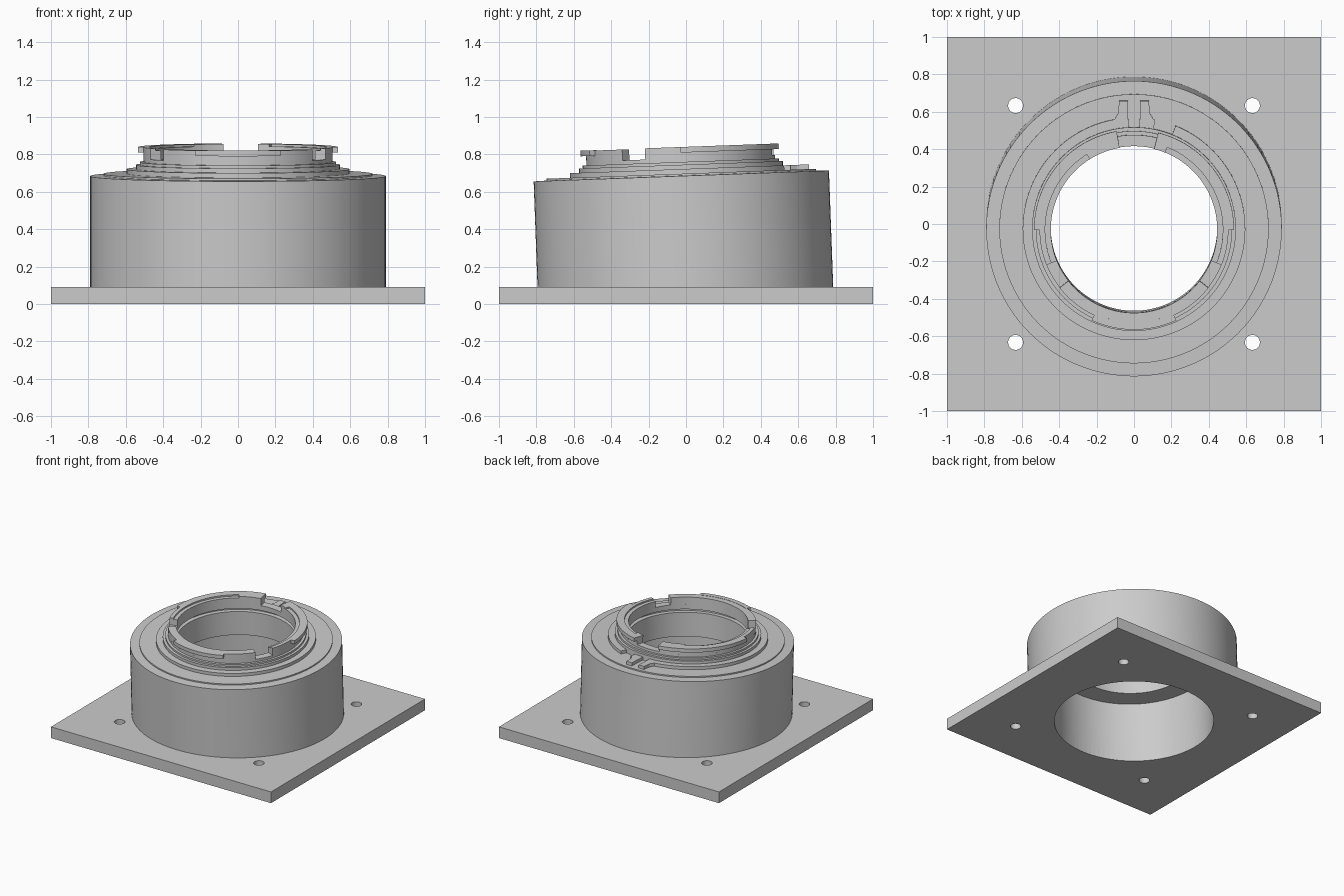
import bpy, bmesh
from math import sin, cos, radians, ceil
from mathutils import Matrix

cube = bpy.data.objects.get("Cube")
if cube:
    bpy.data.objects.remove(cube, do_unlink=True)

grey = bpy.data.materials.new("plain_grey")
grey.use_nodes = True
colour = (0.6, 0.6, 0.6, 1)
grey.diffuse_color = colour
grey.node_tree.nodes["Principled BSDF"].inputs["Base Color"].default_value = colour

TILT = Matrix.Rotation(radians(2.1), 4, 'X')


def finish(name, bm, tilted=True):
    bmesh.ops.recalc_face_normals(bm, faces=bm.faces)
    if tilted:
        bm.transform(TILT)
    mesh = bpy.data.meshes.new(name)
    bm.to_mesh(mesh)
    bm.free()
    mesh.materials.append(grey)
    obj = bpy.data.objects.new(name, mesh)
    bpy.context.collection.objects.link(obj)
    return obj


def smooth(obj):
    bpy.ops.object.select_all(action='DESELECT')
    obj.select_set(True)
    bpy.context.view_layer.objects.active = obj
    bpy.ops.object.shade_smooth_by_angle(angle=radians(30))


def lathe(name, profile, start=0, end=360):
    """Sweep a closed (radius, z) profile around the tilted axis."""
    bm = bmesh.new()
    full = end - start == 360
    steps = max(2, ceil((end - start) / 3))
    rings = []
    for i in range(steps + (not full)):
        a = radians(start + (end - start) * i / steps)
        rings.append([bm.verts.new((r * cos(a), r * sin(a), z)) for r, z in profile])
    n = len(profile)
    for i in range(steps):
        p, q = rings[i], rings[(i + 1) % len(rings)]
        for j in range(n):
            k = (j + 1) % n
            bm.faces.new((p[j], q[j], q[k], p[k]))
    if not full:
        bm.faces.new(rings[0])
        bm.faces.new(rings[-1])
    obj = finish(name, bm)
    smooth(obj)
    return obj


def arc(name, r0, r1, z0, z1, start=0, end=360):
    return lathe(name, [(r0, z0), (r1, z0), (r1, z1), (r0, z1)], start, end)


def cutter(bm, radius, x=0, y=0):
    bmesh.ops.create_cone(bm, cap_ends=True, segments=96 if radius > 0.1 else 32,
                          radius1=radius, radius2=radius, depth=0.5,
                          matrix=Matrix.Translation((x, y, 0)))


# Square base plate with a central bore and four screw holes
bm = bmesh.new()
bmesh.ops.create_cube(bm, size=1, matrix=Matrix.Translation((0, 0, 0.046)) @
                      Matrix.Diagonal((2, 2, 0.092, 1)))
plate = finish("base_plate", bm, False)
bm = bmesh.new()
cutter(bm, 0.6)
bore = finish("bore_cutter", bm)
bm = bmesh.new()
for sx in (-1, 1):
    for sy in (-1, 1):
        cutter(bm, 0.04, sx * 0.633, sy * 0.633)
screws = finish("screw_cutter", bm, False)
for tool in (bore, screws):
    mod = plate.modifiers.new(tool.name, 'BOOLEAN')
    mod.operation = 'DIFFERENCE'
    mod.solver = 'EXACT'
    mod.object = tool
    tool.hide_render = True
    tool.hide_viewport = True
smooth(plate)

# Tilted barrel: wide lower bore, inner shelf, groove and low top steps
lathe("barrel", [
    (0.6, 0.045), (0.79, 0.045), (0.79, 0.685), (0.72, 0.687), (0.72, 0.697),
    (0.57, 0.697), (0.545, 0.697), (0.545, 0.745), (0.525, 0.745), (0.525, 0.76),
    (0.505, 0.76), (0.505, 0.78), (0.445, 0.78), (0.445, 0.74), (0.48, 0.74),
    (0.48, 0.715), (0.445, 0.715), (0.445, 0.52), (0.6, 0.52)])

# Raised step, broken at the back by a notch and a slot
arc("step_ring", 0.54, 0.595, 0.69, 0.722, 93, 428)
arc("step_ring_short", 0.54, 0.595, 0.69, 0.722, 79, 87)

# Forked catch at the back
for side, label in ((-1, "right"), (1, "left")):
    bm = bmesh.new()
    outline = [(0.031, 0.58), (0.031, 0.685), (0.08, 0.685), (0.084, 0.62),
               (0.105, 0.585), (0.105, 0.57)]
    face = bm.faces.new([bm.verts.new((side * x, y, 0.69)) for x, y in outline])
    up = bmesh.ops.extrude_face_region(bm, geom=[face])["geom"]
    bmesh.ops.translate(bm, vec=(0, 0, 0.032),
                        verts=[v for v in up if isinstance(v, bmesh.types.BMVert)])
    finish("catch_prong_" + label, bm)

# Bayonet collar in three sections with overhanging lips
arc("front_collar", 0.445, 0.505, 0.77, 0.838, 218, 322)
arc("front_lip", 0.495, 0.535, 0.81, 0.84, 245, 295)
for label, a, b, lip_a, lip_b in (("left", -22, 76, 0, 76),
                                  ("right", 100, 202, 100, 180)):
    arc("collar_" + label, 0.445, 0.5, 0.77, 0.828, a, b)
    arc("collar_rim_" + label, 0.475, 0.505, 0.77, 0.84, a, b)
    arc("collar_lip_" + label, 0.49, 0.535, 0.81, 0.84, lip_a, lip_b)
arc("stop_right", 0.445, 0.49, 0.8, 0.84, 100, 122)
arc("stop_left", 0.445, 0.49, 0.8, 0.84, 68, 76)
